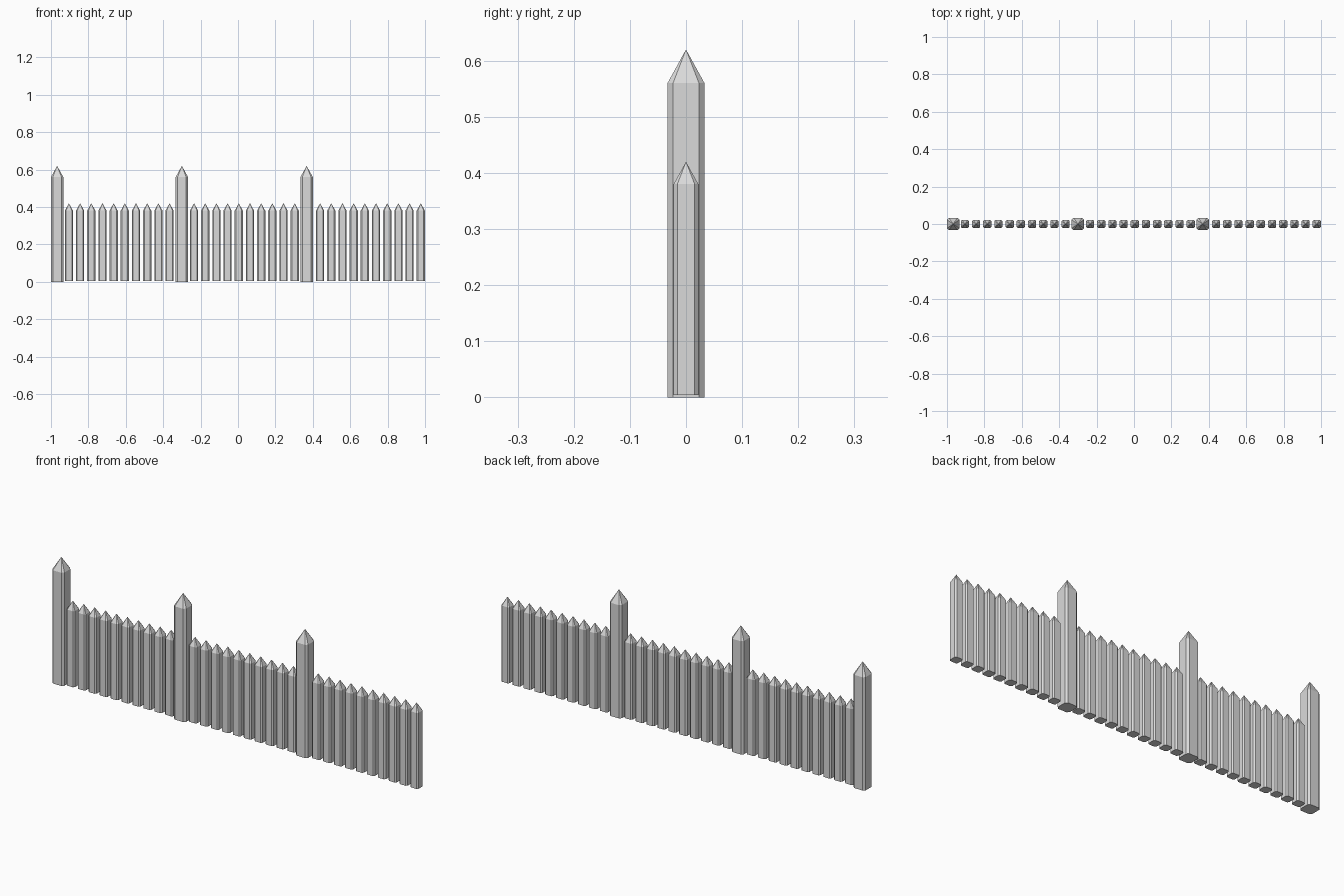
import bpy
import bmesh

if "Cube" in bpy.data.objects:
    bpy.data.objects.remove(bpy.data.objects["Cube"], do_unlink=True)

# Single plain grey for the whole fence
grey = bpy.data.materials.new("plain grey")
grey.use_nodes = True
colour = (0.7, 0.7, 0.7, 1)
grey.diffuse_color = colour
grey.node_tree.nodes["Principled BSDF"].inputs["Base Color"].default_value = colour


def stake_mesh(name, half, base, shoulder, tip):
    """Square stake with chamfered corners and a pointed top."""
    c = half * 0.7
    outline = [(half, -c), (half, c), (c, half), (-c, half),
               (-half, c), (-half, -c), (-c, -half), (c, -half)]
    bm = bmesh.new()
    low = [bm.verts.new((x, y, base)) for x, y in outline]
    high = [bm.verts.new((x, y, shoulder)) for x, y in outline]
    point = bm.verts.new((0, 0, tip))
    bm.faces.new(low[::-1])
    for i in range(len(outline)):
        j = (i + 1) % len(outline)
        bm.faces.new((low[i], low[j], high[j], high[i]))
        bm.faces.new((high[i], high[j], point))
    mesh = bpy.data.meshes.new(name)
    bm.to_mesh(mesh)
    bm.free()
    mesh.materials.append(grey)
    return mesh


def place(name, mesh, x):
    obj = bpy.data.objects.new(name, mesh)
    obj.location.x = x
    bpy.context.collection.objects.link(obj)


post = stake_mesh("post", 0.033, 0, 0.56, 0.62)
picket = stake_mesh("picket", 0.022, 0.004, 0.38, 0.42)

# Three tall posts, each followed by a run of ten pickets
for post_x, run_x in ((-0.967, -0.904), (-0.3, -0.235), (0.367, 0.439)):
    place("post", post, post_x)
    for i in range(10):
        place("picket", picket, run_x + i * 0.0598)
